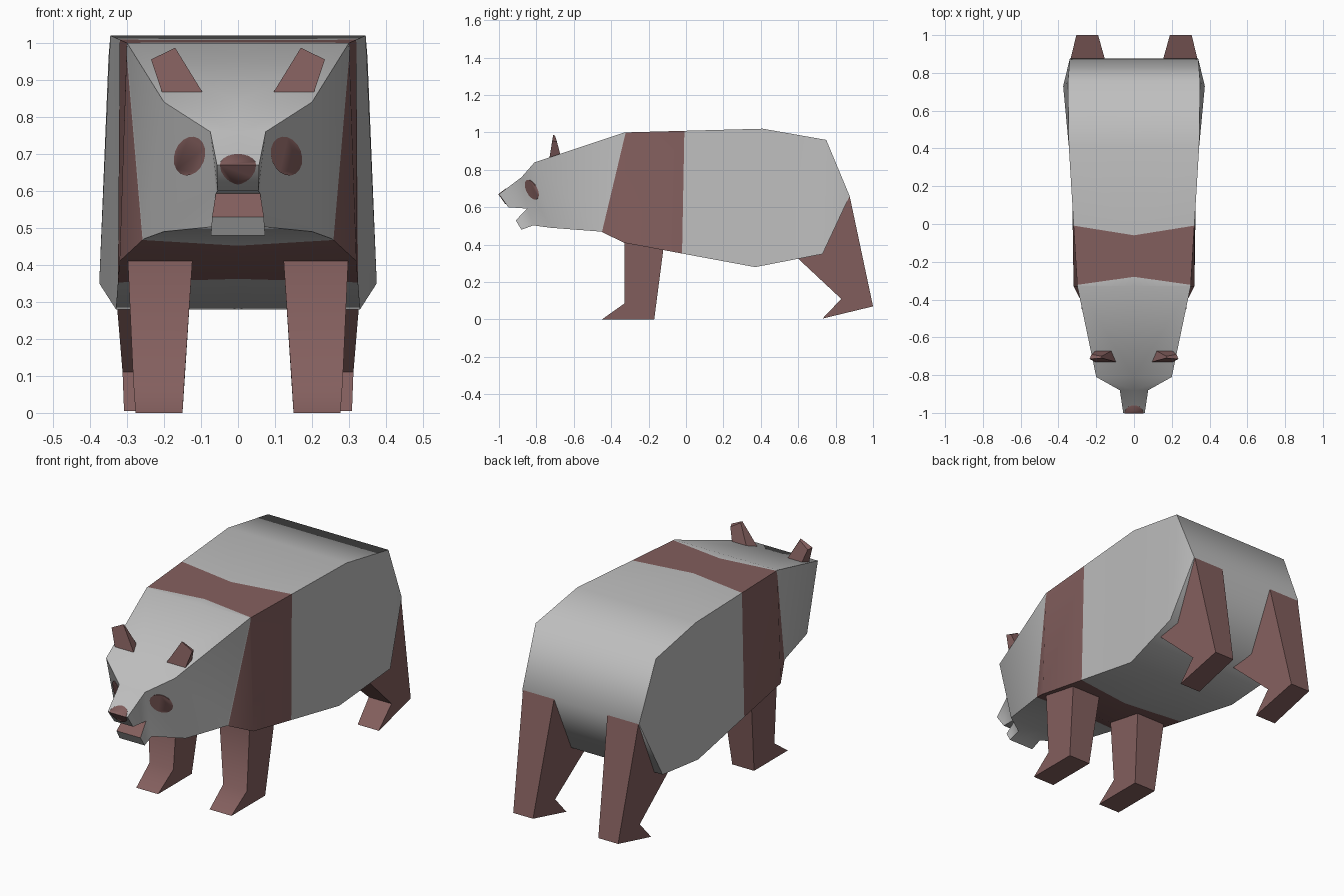
import bpy, bmesh, math
from mathutils import Matrix

if "Cube" in bpy.data.objects:
    bpy.data.objects.remove(bpy.data.objects["Cube"])


def material(name, rgb):
    m = bpy.data.materials.new(name)
    m.diffuse_color = (*rgb, 1)
    m.use_nodes = True
    m.node_tree.nodes["Principled BSDF"].inputs["Base Color"].default_value = m.diffuse_color
    return m


GREY = material("light grey fur", (0.52, 0.52, 0.52))
BROWN = material("dark brown fur", (0.23, 0.115, 0.112))


def finish(name, bm, mats, mirror=True, angle=60):
    """Mirror across x, fix normals, and make the object with smooth-by-angle shading."""
    if mirror:
        bmesh.ops.mirror(bm, geom=bm.verts[:] + bm.edges[:] + bm.faces[:],
                         matrix=Matrix(), merge_dist=0.0005, axis='X')
    bmesh.ops.recalc_face_normals(bm, faces=bm.faces[:])
    me = bpy.data.meshes.new(name)
    bm.to_mesh(me)
    bm.free()
    for m in mats:
        me.materials.append(m)
    ob = bpy.data.objects.new(name, me)
    bpy.context.collection.objects.link(ob)
    bpy.ops.object.select_all(action='DESELECT')
    ob.select_set(True)
    bpy.context.view_layer.objects.active = ob
    bpy.ops.object.shade_smooth_by_angle(angle=math.radians(angle))
    return ob


def prism(bm, loop_a, loop_b):
    """Closed solid between two matching outlines."""
    a = [bm.verts.new(p) for p in loop_a]
    b = [bm.verts.new(p) for p in loop_b]
    n = len(a)
    bm.faces.new(a)
    bm.faces.new(b[::-1])
    for i in range(n):
        j = (i + 1) % n
        bm.faces.new((a[i], b[i], b[j], a[j]))


# Body and head: side profile (half width, y, z), running round from the brow
P = {
    "brow": (0.075, -0.88, 0.76), "nose": (0.057, -1.0, 0.67),
    "lip": (0.055, -0.95, 0.60), "mouth": (0.06, -0.85, 0.593),
    "jaw_top": (0.07, -0.91, 0.53), "jaw_tip": (0.073, -0.88, 0.48),
    "chin": (0.07, -0.817, 0.503), "cheek": (0.20, -0.72, 0.49),
    "throat": (0.255, -0.455, 0.47), "chest": (0.32, -0.33, 0.41),
    "belly": (0.33, 0.37, 0.28), "rump_low": (0.375, 0.73, 0.35),
    "rump": (0.34, 0.875, 0.66), "rump_top": (0.35, 0.75, 0.96),
    "back": (0.345, 0.41, 1.02), "shoulder": (0.30, -0.33, 1.0),
    "crown": (0.20, -0.81, 0.84),
}
SIDES = ["crown brow mouth chin cheek", "brow nose lip mouth",
         "mouth jaw_top jaw_tip chin", "crown cheek throat shoulder",
         "shoulder throat chest", "shoulder chest belly back",
         "back belly rump_low rump_top", "rump_top rump_low rump"]
bm = bmesh.new()
side = {k: bm.verts.new(p) for k, p in P.items()}
mid = {k: bm.verts.new((0, p[1], p[2])) for k, p in P.items()}
names = list(P)
for k, nxt in zip(names, names[1:] + names[:1]):
    f = bm.faces.new((side[k], side[nxt], mid[nxt], mid[k]))
    f.material_index = 1 if k == "mouth" else 0
for s in SIDES:
    bm.faces.new([side[k] for k in s.split()])

# Shoulder band: cut the half body along two slanted planes, colour between
for co, no in (((0, -0.28, 1), (0.14, 1, -0.25)), ((0, -0.06, 1), (-0.16, 1, -0.02))):
    bmesh.ops.bisect_plane(bm, geom=bm.verts[:] + bm.edges[:] + bm.faces[:],
                           dist=0.0001, plane_co=co, plane_no=no)
for f in bm.faces:
    x, y, z = f.calc_center_median()
    if -0.28 - 0.14 * x + 0.25 * (z - 1) < y < -0.06 + 0.16 * x + 0.02 * (z - 1):
        f.material_index = 1
finish("body", bm, [GREY, BROWN])


# Legs: side profile rows of (y, z, inner x, outer x)
def legs(name, rows):
    bm = bmesh.new()
    prism(bm, [(i, y, z) for y, z, i, o in rows], [(o, y, z) for y, z, i, o in rows])
    finish(name, bm, [BROWN])


legs("front_legs", [(-0.33, 0.46, 0.12, 0.30), (-0.33, 0.085, 0.145, 0.283),
                    (-0.45, 0.0, 0.15, 0.277), (-0.17, 0.0, 0.15, 0.277),
                    (-0.11, 0.46, 0.12, 0.30)])
legs("rear_legs", [(0.875, 0.66, 0.155, 0.336), (1.0, 0.07, 0.19, 0.305),
                   (0.73, 0.005, 0.185, 0.308), (0.83, 0.11, 0.18, 0.312),
                   (0.60, 0.325, 0.145, 0.33), (0.63, 0.42, 0.145, 0.33)])

# Ears: wedges with a flat front and a leaning tip
bm = bmesh.new()
front = [(0.095, -0.73, 0.865), (0.205, -0.73, 0.865), (0.235, -0.715, 0.955), (0.17, -0.71, 0.987)]
back = [(0.115, -0.67, 0.875), (0.20, -0.67, 0.875), (0.225, -0.69, 0.95), (0.172, -0.70, 0.982)]
prism(bm, front, back)
finish("ears", bm, [BROWN], angle=30)

# Eye patches: thin tilted ellipses lying on the slanted face plane
bm = bmesh.new()
outline = []
tilt = math.radians(20)
for i in range(18):
    t = math.tau * i / 18
    u, v = 0.041 * math.cos(t), 0.054 * math.sin(t)
    x = 0.131 + u * math.cos(tilt) - v * math.sin(tilt)
    z = 0.694 + u * math.sin(tilt) + v * math.cos(tilt)
    outline.append((x, -0.81 + 0.725 * (x - 0.20) - 0.257 * (z - 0.84), z))
prism(bm, [(x, y - 0.004, z) for x, y, z in outline], [(x, y + 0.003, z) for x, y, z in outline])
finish("eye_patches", bm, [BROWN])

# Nose: thin plate folded over the tip, round above and pointed below
bm = bmesh.new()
for sign, height, slope, power in ((1, 0.03, 1.333, 1), (-1, 0.053, 0.714, 1.3)):
    pts = []
    for i in range(11):
        t = math.pi * i / 10
        c = math.cos(t)
        x = 0.049 * math.copysign(abs(c) ** power, c)
        h = height * math.sin(t)
        pts.append((x, -1 + slope * h, 0.67 + sign * h))
    prism(bm, [(x, y - 0.004, z) for x, y, z in pts], [(x, y + 0.003, z) for x, y, z in pts])
finish("nose", bm, [BROWN], mirror=False)
